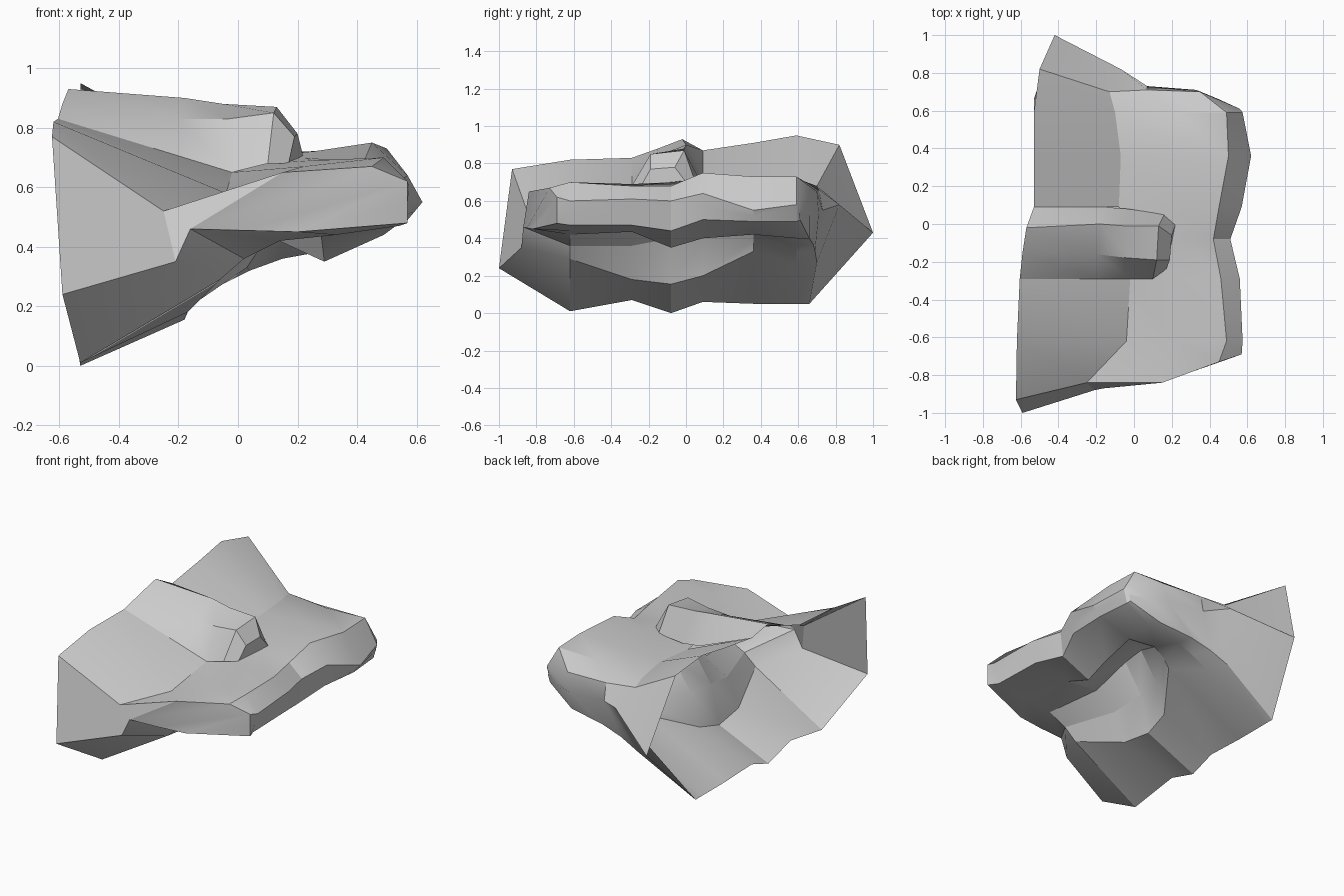
import bpy, bmesh, math


def loft(name, rows, back_row=None, skip=()):
    """Skin open profiles and zip the first end shut; the wall side (-x) stays open."""
    bm = bmesh.new()
    grid = [[bm.verts.new(p) for p in row] for row in rows]
    n = len(rows[0])

    def strip(a, b):
        for i in range(len(a) - 1):
            bm.faces.new((a[i], a[i + 1], b[i + 1], b[i]))

    for j, (a, b) in enumerate(zip(grid, grid[1:])):
        strip(a[:-1], b[:-1])
        if j not in skip:
            strip(a[-2:], b[-2:])
    strip(grid[0][:n // 2], grid[0][n // 2:][::-1])
    if back_row:
        low, high = grid[-1][:n // 2], grid[-1][n // 2:][::-1]
        mid = [bm.verts.new(p) for p in back_row]
        strip(low, mid)
        strip(mid, high)
        bm.faces.new((low[-1], mid[-1], high[-1]))
    bmesh.ops.recalc_face_normals(bm, faces=bm.faces[:])
    outer = max(bm.faces, key=lambda f: f.calc_center_median().x)
    if outer.normal.x < 0:
        bmesh.ops.reverse_faces(bm, faces=bm.faces[:])
    me = bpy.data.meshes.new(name)
    bm.to_mesh(me)
    bm.free()
    ob = bpy.data.objects.new(name, me)
    bpy.context.collection.objects.link(ob)
    bpy.ops.object.select_all(action='DESELECT')
    ob.select_set(True)
    bpy.context.view_layer.objects.active = ob
    bpy.ops.object.shade_smooth_by_angle(angle=math.radians(25))
    return ob


# Underside profiles (x, z): wall foot, lower shelf, cave back, cave roof, overhang, nose underside
under = {
    -.62: [(-.53, .01), (-.06, .29), (.02, .36), (.14, .42), (.33, .44), (.54, .47)],
    -.29: [(-.54, .07), (-.17, .18), (-.09, .36), (.05, .46), (.28, .435), (.53, .47)],
    -.08: [(-.53, .00), (-.18, .155), (-.12, .40), (.00, .58), (.29, .35), (.49, .44)],
    .09: [(-.53, .06), (-.16, .20), (-.10, .40), (.02, .58), (.30, .40), (.55, .50)],
    .36: [(-.53, .05), (.03, .33), (.07, .39), (.14, .44), (.34, .42), (.57, .49)],
    .59: [(-.53, .05), (-.08, .26), (.04, .32), (.15, .36), (.37, .40), (.55, .49)],
}
# Top profiles (x, z): nose, brow, mid slope, valley, wall top
over = {
    -.62: [(.575, .60), (.49, .70), (.22, .67), (-.04, .58), (-.62, .82)],
    -.29: [(.56, .61), (.46, .68), (.25, .69), (-.02, .65), (-.605, .83)],
    -.08: [(.51, .60), (.42, .68), (.22, .70), (-.05, .67), (-.58, .85)],
    .09: [(.57, .64), (.45, .75), (.25, .72), (-.08, .68), (-.53, .87)],
    .36: [(.62, .55), (.50, .73), (.25, .72), (-.07, .70), (-.53, .91)],
    .59: [(.575, .58), (.49, .73), (.22, .72), (-.10, .69), (-.53, .95)],
}
front = [(-.59, -1, .24), (-.21, -.88, .35), (-.16, -.87, .46), (.02, -.85, .455), (.20, -.82, .45),
         (.57, -.69, .48), (.57, -.69, .55), (.57, -.69, .62), (.45, -.73, .67), (.15, -.84, .65),
         (-.25, -.84, .52), (-.625, -.93, .77)]
back = [(-.53, .66, .05), (-.15, .70, .27), (-.02, .69, .33), (.12, .68, .37), (.35, .66, .40),
        (.54, .61, .50), (.55, .61, .55), (.56, .61, .60), (.35, .70, .65), (.07, .71, .66),
        (-.13, .70, .68), (-.50, .82, .90)]
back_edge = [(-.42, 1, .43), (-.07, .82, .58), (.07, .73, .55), (.33, .71, .53),
             (.45, .66, .53), (.56, .60, .54)]


rows = [front]
for y in under:
    # add a nose point halfway between underside lip and nose
    (xa, za), (xb, zb) = under[y][-1], over[y][0]
    nose = [((xa + xb) / 2, (za + zb) / 2)]
    rows.append([(x, y, z) for x, z in under[y] + nose + over[y]])
rows.append(back)
loft("rock_ledge", rows, back_row=back_edge, skip=(2, 3))

# Raised rib filling the gap in the slope, ending in a blunt knob over the ledge
rib = [
    [(.17, -.24, .68), (.19, -.19, .77), (.20, -.06, .78), (.22, 0, .70)],
    [(.10, -.29, .68), (.12, -.19, .85), (.13, -.01, .87), (.16, .05, .70)],
    [(-.02, -.29, .65), (-.03, -.18, .83), (-.05, -.01, .88), (-.03, .08, .70)],
    [(-.20, -.29, .705), (-.2, -.16, .83), (-.18, 0, .90), (-.16, .09, .72)],
    [(-.605, -.29, .83), (-.59, -.15, .88), (-.57, -.02, .93), (-.53, .09, .87)],
]
loft("ridge_rib", rib)
